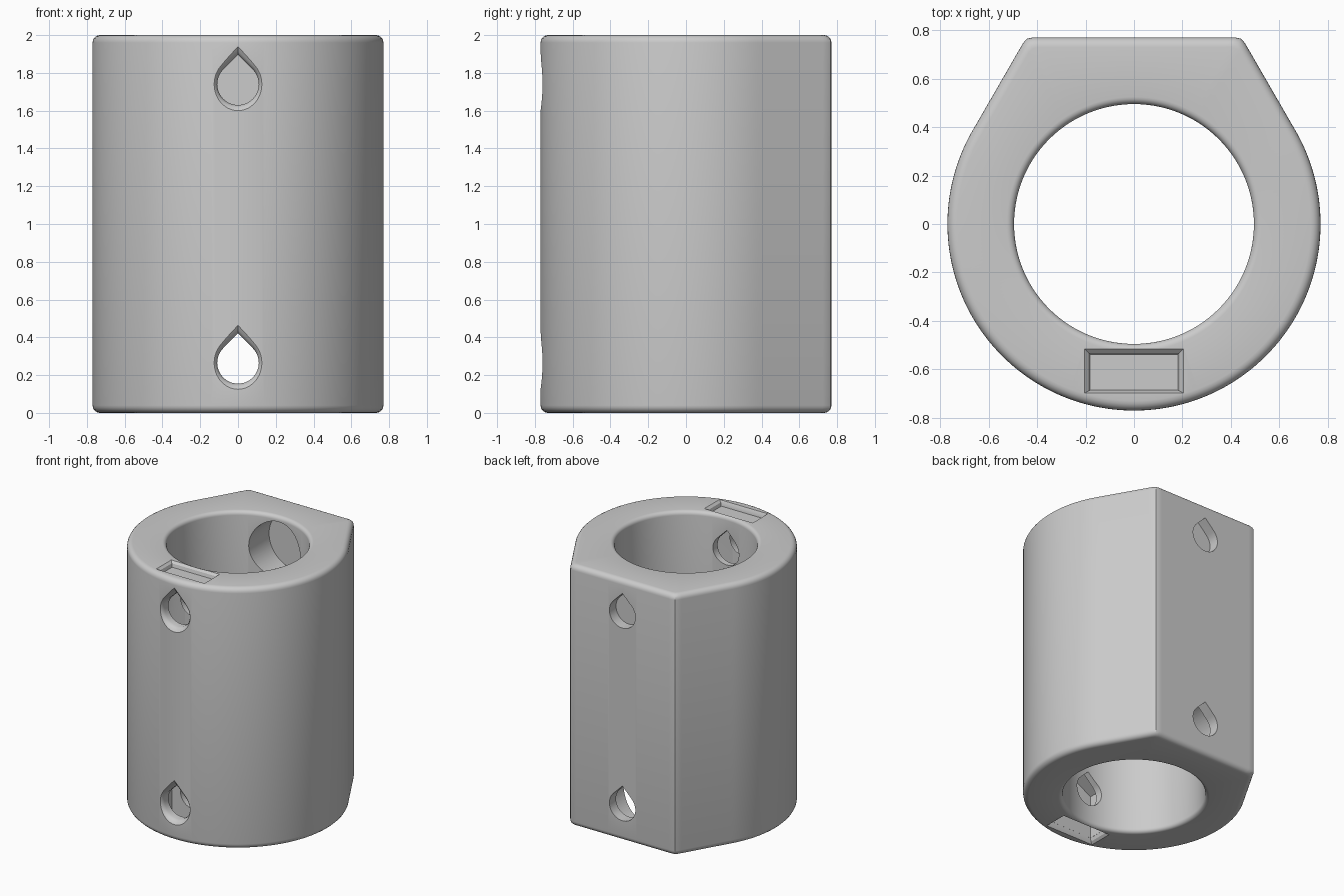
import bpy, bmesh
from math import sin, cos, pi, radians, sqrt

cube = bpy.data.objects.get("Cube")
if cube:
    bpy.data.objects.remove(cube, do_unlink=True)

R, BORE, HEIGHT = 0.77, 0.495, 2.0
HOLE_R, HOLE_Z = 0.11, (0.265, 1.74)
STEPS = 240

grey = bpy.data.materials.new("plain grey")
grey.use_nodes = True
grey.diffuse_color = (0.6, 0.6, 0.6, 1)
grey.node_tree.nodes["Principled BSDF"].inputs["Base Color"].default_value = (0.6, 0.6, 0.6, 1)


def loft(name, rings, closed=False):
    """Skin equal rings of points; cap the ends, or join last to first."""
    bm = bmesh.new()
    loops = [[bm.verts.new(p) for p in ring] for ring in rings]
    n = len(loops[0])
    for a, b in zip(loops, loops[1:] + (loops[:1] if closed else [])):
        for i in range(n):
            j = (i + 1) % n
            bm.faces.new((a[i], a[j], b[j], b[i]))
    if not closed:
        bm.faces.new(loops[0])
        bm.faces.new(loops[-1])
    bmesh.ops.recalc_face_normals(bm, faces=bm.faces)
    mesh = bpy.data.meshes.new(name)
    bm.to_mesh(mesh)
    bm.free()
    mesh.materials.append(grey)
    obj = bpy.data.objects.new(name, mesh)
    bpy.context.collection.objects.link(obj)
    return obj


def outer_radius(t):
    """Round in front, half a hexagon at the back with eased corners."""
    deg = t * 360 / STEPS
    if not 30 < deg < 150:
        return R
    normal = min((30, 90, 150), key=lambda n: abs(n - deg))
    return min(R / cos(radians(deg - normal)), 0.883)


def outer_ring(inset, z):
    s = (R - inset) / R
    return [(s * outer_radius(i) * cos(2 * pi * i / STEPS),
             s * outer_radius(i) * sin(2 * pi * i / STEPS), z) for i in range(STEPS)]


def bore_ring(flare, z):
    return [((BORE + flare) * cos(2 * pi * i / STEPS),
             (BORE + flare) * sin(2 * pi * i / STEPS), z) for i in range(STEPS)]


# Sleeve body: rounded rims outside and inside
quarter = [k * pi / 10 for k in range(6)]


def rim(ring, r):
    low = [ring(r * (1 - sin(a)), r * (1 - cos(a))) for a in quarter]
    high = [ring(r * (1 - cos(a)), HEIGHT - r * (1 - sin(a))) for a in quarter]
    return low + high


body = loft("clamp_sleeve", rim(outer_ring, 0.04) + rim(bore_ring, 0.03)[::-1], closed=True)


# Cutters
def teardrop(y, z, grow=0):
    r = HOLE_R + grow
    pts = [(r * cos(a), y, z + r * sin(a))
           for a in (radians(135 + 270 * k / 36) for k in range(37))]
    return pts + [(0, y, z + r * sqrt(2))]


def circle(r, y, z):
    return [(r * cos(k * pi / 32), y, z + r * sin(k * pi / 32)) for k in range(64)]


def nut_slot(y, z, way):
    half, tip = 0.18, 0.208
    far = HEIGHT + 0.1 if way > 0 else -0.1
    return [(0, y, z - way * tip), (half, y, z - way * tip / 2), (half, y, far),
            (-half, y, far), (-half, y, z - way * tip / 2)]


def slot_mouth(grow, z):
    x, y0, y1 = 0.18 + grow, -0.685 - grow * 0.5, -0.54 + grow
    return [(-x, y0, z), (x, y0, z), (x, y1, z), (-x, y1, z)]


cutters = []
for z, way in zip(HOLE_Z, (-1, 1)):
    end = HEIGHT if way > 0 else 0
    flare = ((-0.9, 0.035), (-0.77, 0.03), (-0.757, 0.013), (-0.745, 0.005), (-0.73, 0))
    cutters += [
        loft("front_hole_cutter", [teardrop(y, z, g) for y, g in flare] + [teardrop(-0.3, z)]),
        loft("back_hole_cutter", [teardrop(0.3, z), teardrop(0.9, z)]),
        loft("screw_head_cutter", [circle(0.22, 0.2, z), circle(0.22, 0.69, z)]),
        loft("nut_slot_cutter", [nut_slot(-0.685, z, way), nut_slot(-0.54, z, way)]),
        loft("slot_mouth_cutter", [slot_mouth(g, end - way * d) for g, d in
                                   ((0.001, 0.04), (0.008, 0.015), (0.025, 0), (0.025, -0.05))]),
    ]

# Cut the sleeve, then drop the cutters
bpy.context.view_layer.objects.active = body
for cutter in cutters:
    cutter.hide_render = True
    mod = body.modifiers.new(cutter.name, "BOOLEAN")
    mod.operation, mod.solver, mod.object = "DIFFERENCE", "EXACT", cutter
    bpy.ops.object.modifier_apply(modifier=mod.name)
    bpy.data.objects.remove(cutter, do_unlink=True)

# Smooth shading with sharp edges kept
for obj in bpy.context.selected_objects:
    obj.select_set(False)
body.select_set(True)
bpy.ops.object.shade_smooth_by_angle(angle=radians(28))
